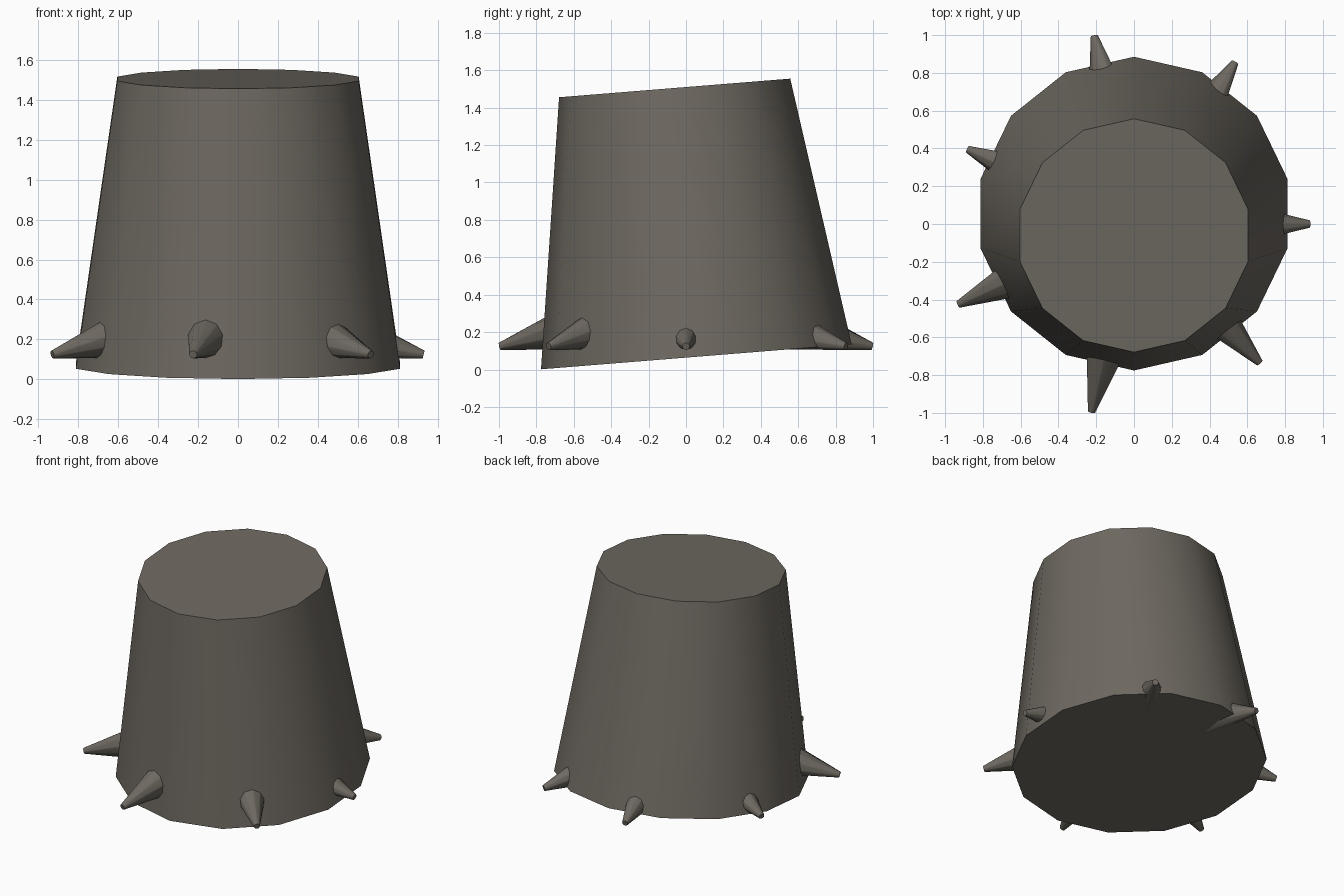
import bpy
import math
from mathutils import Vector, Matrix

cube = bpy.data.objects.get("Cube")
if cube:
    bpy.data.objects.remove(cube, do_unlink=True)

# Single warm grey colour
GREY = (0.155, 0.14, 0.118, 1.0)
grey = bpy.data.materials.new("warm_grey")
grey.use_nodes = True
grey.diffuse_color = GREY
bsdf = grey.node_tree.nodes["Principled BSDF"]
bsdf.inputs["Base Color"].default_value = GREY
bsdf.inputs["Roughness"].default_value = 0.8


def frustum(name, sides, start, end, r_start, r_end, rotation):
    """Capped tapered tube between two points."""
    bpy.ops.mesh.primitive_cone_add(
        vertices=sides, radius1=r_start, radius2=r_end,
        depth=(end - start).length, location=(start + end) / 2,
        rotation=rotation)
    obj = bpy.context.object
    obj.name = name
    obj.data.materials.append(grey)
    bpy.ops.object.shade_smooth_by_angle(angle=math.radians(40))
    return obj


# Body: tapered drum leaning slightly forward
tilt = math.radians(4.6)
base = Vector((0, 0.055, 0.068))
axis = Matrix.Rotation(tilt, 3, 'X') @ Vector((0, 0, 1))
frustum("body", 14, base, base + axis * 1.442, 0.833, 0.62, (tilt, 0, 0))

# Spikes: radial, drooping so that their undersides are level
SPIKE_TIPS = [(-0.225, -0.995), (0.665, -0.735), (0.93, 0.0), (0.535, 0.855),
              (-0.21, 0.995), (-0.88, 0.395), (-0.93, -0.425)]
INNER, TIP_Z, SLOPE = 0.3, 0.124, 0.255
for i, (x, y) in enumerate(SPIKE_TIPS):
    tip = Vector((x, y, TIP_Z))
    reach = math.hypot(x, y)
    length = reach - INNER
    root = Vector((x * INNER / reach, y * INNER / reach,
                   TIP_Z + SLOPE * length))
    aim = (tip - root).to_track_quat('Z', 'Y').to_euler()
    frustum(f"spike_{i + 1}", 10, root, tip,
            0.02 + SLOPE * length, 0.02, aim)
